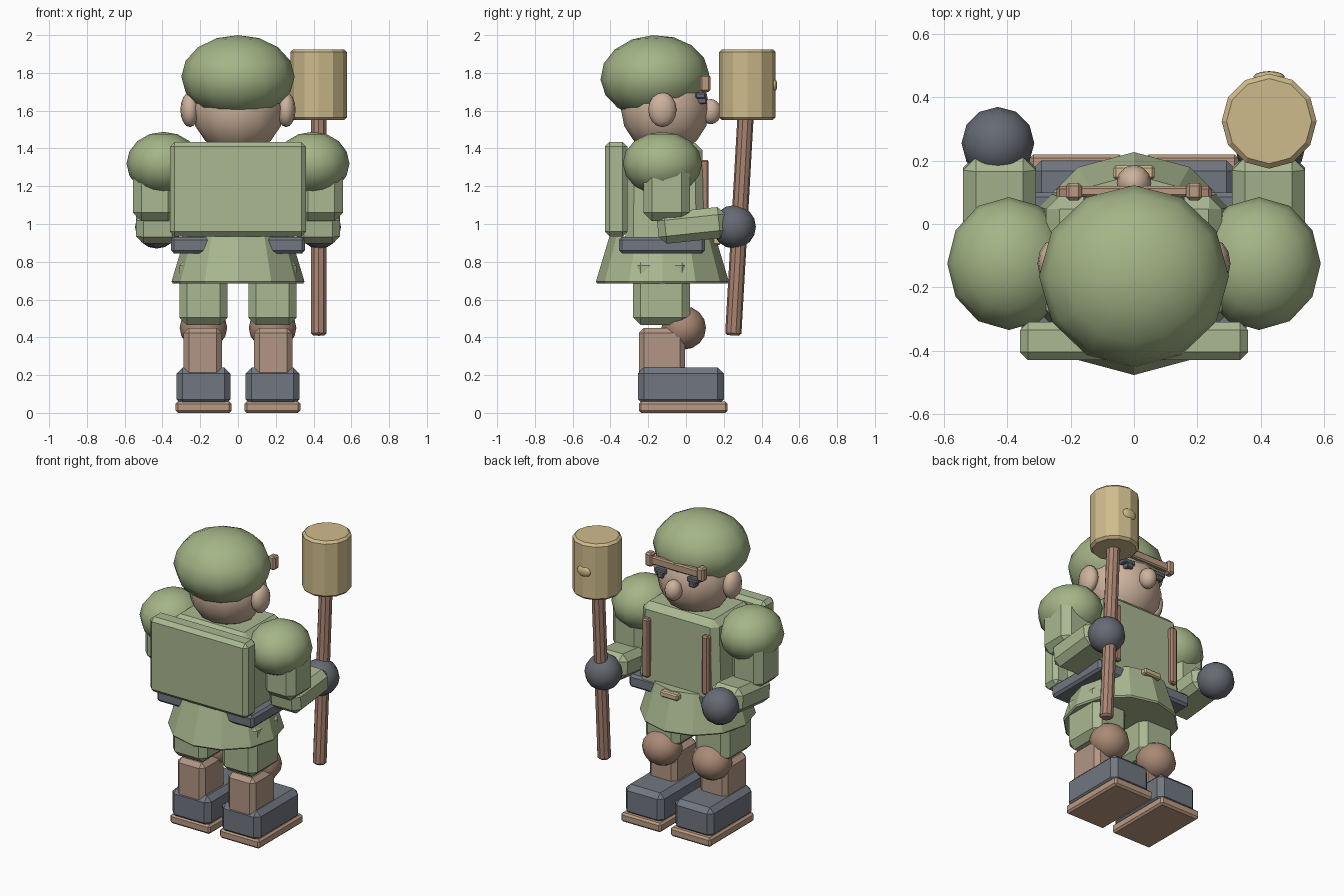
import bpy, bmesh, math
from mathutils import Vector, Matrix

if "Cube" in bpy.data.objects:
    bpy.data.objects.remove(bpy.data.objects["Cube"])


def mat(name, r, g, b):
    lin = lambda c: ((c / 255 + 0.055) / 1.055) ** 2.4
    m = bpy.data.materials.new(name)
    m.diffuse_color = (lin(r), lin(g), lin(b), 1)
    m.use_nodes = True
    m.node_tree.nodes["Principled BSDF"].inputs["Base Color"].default_value = m.diffuse_color
    return m


HELMET = mat("helmet_green", 164, 181, 135)
CLOTH = mat("cloth_green", 170, 184, 145)
LEATHER = mat("leather_brown", 178, 150, 131)
SOLE = mat("sole_brown", 186, 154, 130)
KNEE = mat("knee_brown", 170, 138, 118)
SKIN = mat("skin", 205, 178, 156)
STEEL = mat("boot_grey", 113, 119, 129)
GLOVE = mat("glove_grey", 102, 106, 115)
WOOD = mat("pale_wood", 207, 187, 140)
SHAFT = mat("shaft_brown", 170, 133, 114)


def finish(name, bm, m, smooth=False):
    bmesh.ops.recalc_face_normals(bm, faces=bm.faces)
    me = bpy.data.meshes.new(name)
    bm.to_mesh(me)
    bm.free()
    ob = bpy.data.objects.new(name, me)
    bpy.context.collection.objects.link(ob)
    me.materials.append(m)
    for p in me.polygons:
        p.use_smooth = smooth
    return ob


def ball(name, c, r, m, tilt=0):
    bm = bmesh.new()
    bmesh.ops.create_uvsphere(bm, u_segments=12, v_segments=8, radius=1)
    bm.transform(Matrix.Translation(c) @ Matrix.Rotation(math.radians(tilt), 4, 'X')
                 @ Matrix.Diagonal((*r, 1)))
    return finish(name, bm, m, True)


def box(name, lo, hi, m, bev=0.02, tilt=0, top=(1, 1)):
    """Bevelled box between two corners, optionally tapered at the top and tilted."""
    lo, hi = Vector(lo), Vector(hi)
    bm = bmesh.new()
    bmesh.ops.create_cube(bm, size=1)
    for v in bm.verts:
        if v.co.z > 0:
            v.co.x *= top[0]
            v.co.y *= top[1]
        v.co = Vector(a * b for a, b in zip(v.co, hi - lo))
    bmesh.ops.bevel(bm, geom=bm.edges[:], offset=bev, segments=1, affect='EDGES')
    bm.transform(Matrix.Translation((lo + hi) / 2) @ Matrix.Rotation(math.radians(tilt), 4, 'X'))
    return finish(name, bm, m)


def rod(name, a, b, r, m, sides=12, bev=0.01):
    a, b = Vector(a), Vector(b)
    bm = bmesh.new()
    bmesh.ops.create_cone(bm, cap_ends=True, segments=sides, radius1=r, radius2=r,
                          depth=(b - a).length)
    rims = [e for e in bm.edges if abs(e.verts[0].co.z - e.verts[1].co.z) < 1e-4]
    bmesh.ops.bevel(bm, geom=rims, offset=bev, segments=1, affect='EDGES')
    q = (b - a).to_track_quat('Z', 'Y').to_matrix().to_4x4()
    bm.transform(Matrix.Translation((a + b) / 2) @ q)
    return finish(name, bm, m)


def sided(s, x0, x1):
    return min(s * x0, s * x1), max(s * x0, s * x1)


# Head, helmet and face
ball("head", (0, -0.11, 1.61), (0.245, 0.235, 0.24), SKIN)
ball("helmet", (0, -0.165, 1.78), (0.30, 0.288, 0.22), HELMET, 3)
ball("nose", (0, 0.13, 1.595), (0.055, 0.057, 0.067), SKIN)
box("brow_bar", (-0.2, 0.085, 1.715), (0.2, 0.12, 1.77), SOLE, 0.008)

# Torso, pack, belt and skirt
box("torso", (-0.3, -0.32, 0.88), (0.3, 0.095, 1.43), CLOTH, 0.04, top=(0.92, 0.96))
box("backpack", (-0.36, -0.43, 0.935), (0.36, -0.31, 1.435), CLOTH, 0.025)
box("belt", (-0.355, -0.355, 0.845), (0.355, 0.10, 0.93), STEEL, 0.015)
box("buckle", (-0.065, 0.14, 0.89), (0.065, 0.185, 0.93), WOOD, 0.008)
bm = bmesh.new()
bmesh.ops.create_cone(bm, cap_ends=True, segments=12, radius1=0.355, radius2=0.28, depth=0.25)
hem = [e for e in bm.edges if max(v.co.z for v in e.verts) < 0]
bmesh.ops.bevel(bm, geom=hem, offset=0.01, segments=1, affect='EDGES')
bm.transform(Matrix.Translation((0, -0.125, 0.81)))
finish("skirt", bm, CLOTH)

for s, side in ((1, "right"), (-1, "left")):
    # Face details
    ball("ear_" + side, (s * 0.255, -0.125, 1.605), (0.05, 0.075, 0.092), SKIN)
    a, b = sided(s, 0.165, 0.215)
    box("brow_end_" + side, (a, 0.075, 1.70), (b, 0.13, 1.79), SOLE, 0.01)
    a, b = sided(s, 0.075, 0.16)
    box("eye_" + side, (a, 0.05, 1.665), (b, 0.105, 1.695), GLOVE, 0.006)
    a, b = sided(s, 0.095, 0.14)
    box("pupil_" + side, (a, 0.05, 1.635), (b, 0.11, 1.67), GLOVE, 0.006)
    # Strap on the chest
    a, b = sided(s, 0.195, 0.245)
    box("strap_" + side, (a, 0.075, 0.95), (b, 0.12, 1.34), SHAFT, 0.01)
    # Arm
    ball("shoulder_" + side, (s * 0.395, -0.125, 1.32), (0.195, 0.21, 0.168), HELMET)
    a, b = sided(s, 0.325, 0.555)
    box("upper_arm_" + side, (a, -0.225, 1.015), (b, 0.02, 1.35), CLOTH, 0.045)
    a, b = sided(s, 0.31, 0.54)
    box("forearm_" + side, (a, -0.15, 0.91), (b, 0.215, 1.075), CLOTH, 0.04, 6)
    ball("glove_" + side, (s * 0.43, 0.255, 0.985), (0.115, 0.115, 0.115), GLOVE)
    # Leg
    a, b = sided(s, 0.055, 0.31)
    box("trouser_" + side, (a, -0.28, 0.465), (b, 0.02, 0.82), CLOTH, 0.04)
    ball("knee_" + side, (s * 0.183, -0.012, 0.45), (0.126, 0.118, 0.115), KNEE)
    a, b = sided(s, 0.085, 0.288)
    box("shin_" + side, (a, -0.25, 0.15), (b, -0.005, 0.45), LEATHER, 0.028)
    a, b = sided(s, 0.04, 0.325)
    box("boot_" + side, (a, -0.255, 0.04), (b, 0.20, 0.24), STEEL, 0.032)
    a, b = sided(s, 0.035, 0.33)
    box("sole_" + side, (a, -0.25, 0.0), (b, 0.22, 0.06), SOLE, 0.012)

# Mallet held in the right hand
rod("mallet_shaft", (0.427, 0.25, 0.41), (0.427, 0.318, 1.62), 0.043, SHAFT, 10, 0.012)
rod("mallet_head", (0.427, 0.325, 1.55), (0.427, 0.325, 1.925), 0.15, WOOD, 12, 0.015)
ball("mallet_peg", (0.427, 0.465, 1.735), (0.05, 0.018, 0.035), WOOD)
